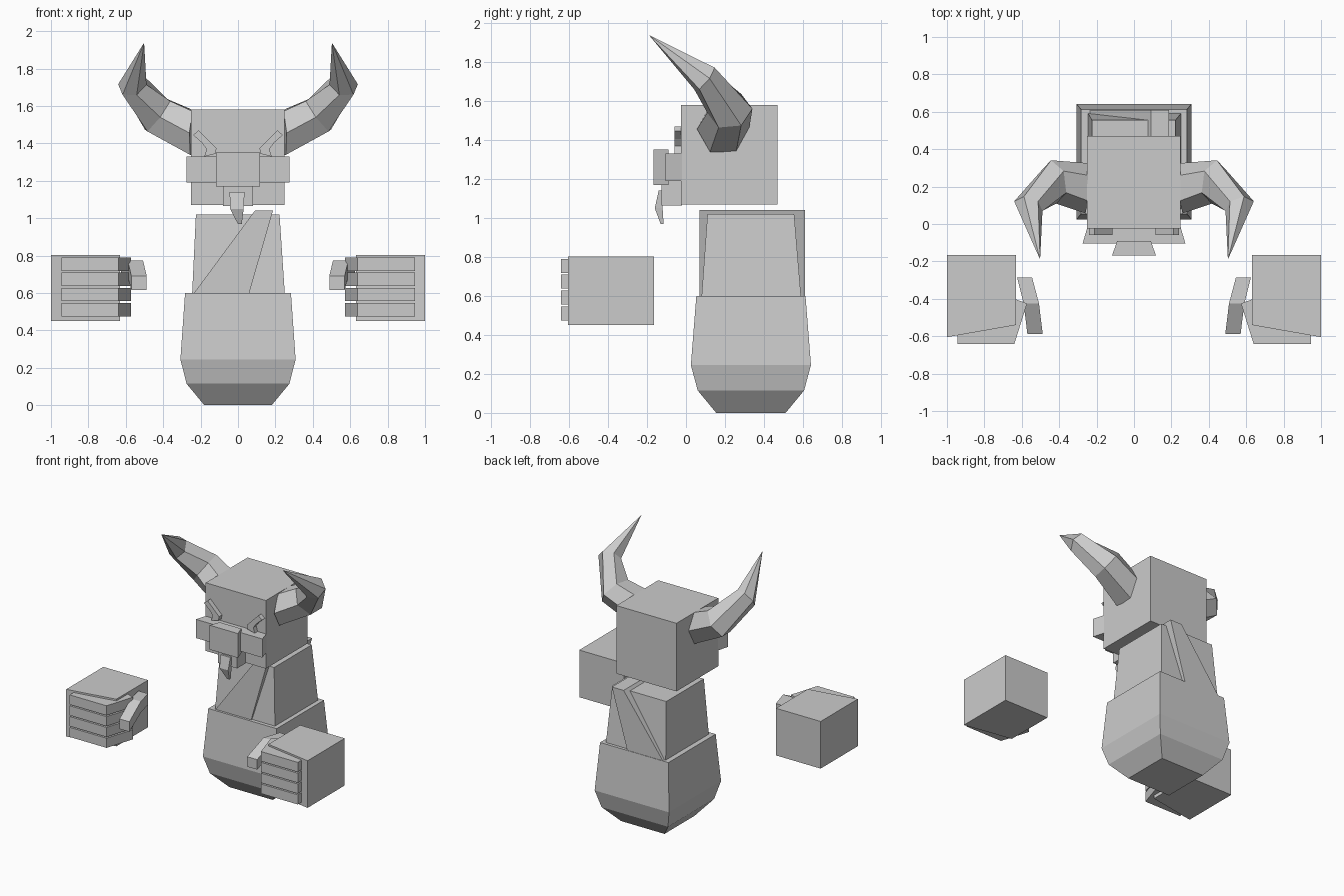
import bpy, bmesh, math
from mathutils import Vector

if "Cube" in bpy.data.objects:
    bpy.data.objects.remove(bpy.data.objects["Cube"])

stone = bpy.data.materials.new("grey_stone")
stone.diffuse_color = (0.6, 0.6, 0.6, 1)
stone.use_nodes = True
stone.node_tree.nodes["Principled BSDF"].inputs["Base Color"].default_value = stone.diffuse_color


def loft(name, rings, mirror=False):
    """Skin a list of point rings with flat faces and cap both ends."""
    bm = bmesh.new()
    loops = [[bm.verts.new(p) for p in ring] for ring in rings]
    for a, b in zip(loops, loops[1:]):
        n = len(a)
        for i in range(n):
            j = (i + 1) % n
            if len(b) == 1:
                bm.faces.new((a[i], a[j], b[0]))
            else:
                bm.faces.new((a[i], a[j], b[j], b[i]))
    bm.faces.new(loops[0])
    if len(loops[-1]) > 1:
        bm.faces.new(loops[-1])
    bmesh.ops.recalc_face_normals(bm, faces=bm.faces)
    mesh = bpy.data.meshes.new(name)
    bm.to_mesh(mesh)
    bm.free()
    mesh.materials.append(stone)
    obj = bpy.data.objects.new(name, mesh)
    bpy.context.collection.objects.link(obj)
    if mirror:
        obj.modifiers.new("mirror", 'MIRROR').use_clip = False
    return obj


def rect_z(x0, x1, y0, y1, z):
    return [(x0, y0, z), (x1, y0, z), (x1, y1, z), (x0, y1, z)]


def rect_y(x0, x1, z0, z1, y):
    return [(x0, y, z0), (x1, y, z0), (x1, y, z1), (x0, y, z1)]


def box(name, x0, x1, y0, y1, z0, z1):
    return loft(name, [rect_z(x0, x1, y0, y1, z) for z in (z0, z1)])


def prism_z(name, outline, z0, z1, mirror=False):
    return loft(name, [[(x, y, z) for x, y in outline] for z in (z0, z1)], mirror)


def prism_y(name, outline, y0, y1, mirror=False):
    return loft(name, [[(x, y, z) for x, z in outline] for y in (y0, y1)], mirror)


# Lower body and torso
loft("lower_body", [rect_z(-w, w, 0.333 - d, 0.333 + d, z) for w, d, z in
                    ((0.18, 0.178, 0), (0.275, 0.273, 0.115),
                     (0.308, 0.308, 0.245), (0.283, 0.28, 0.6))])
loft("torso", [rect_z(-0.245, 0.25, 0.08, 0.59, 0.6),
               rect_z(-0.225, 0.222, 0.11, 0.555, 1.02)])

# Diagonal sash running through the torso from front to back
prism_y("sash", [(-0.235, 0.6), (0.06, 0.6), (0.187, 1.04), (0.09, 1.04)], 0.07, 0.61)

# Head, cheeks, nose and chin
box("head", -0.25, 0.248, -0.025, 0.47, 1.07, 1.58)
loft("cheeks", [rect_y(-0.275, 0.275, 1.19, 1.33, -0.105),
                rect_y(-0.25, 0.25, 1.19, 1.33, -0.02)])
loft("nose", [rect_y(-0.117, 0.117, 1.17, 1.352, -0.168),
              rect_y(-0.09, 0.09, 1.17, 1.352, -0.09)])
box("chin", -0.08, 0.08, -0.125, -0.02, 1.065, 1.2)

# Small tapering beard
loft("beard", [rect_z(-0.045, 0.035, -0.14, -0.115, 1.14),
               rect_z(-0.042, 0.03, -0.16, -0.12, 1.05),
               rect_z(0.0, 0.02, -0.13, -0.115, 0.968)])

# Angled brows
prism_y("brow", [(0.24, 1.445), (0.21, 1.47), (0.155, 1.415), (0.115, 1.375),
                 (0.12, 1.345), (0.18, 1.33), (0.168, 1.37), (0.195, 1.405)],
        -0.06, -0.02, True)


# Curved six-sided horns
def horn_ring(center, direction, r):
    d = Vector(direction).normalized()
    side = Vector((0, 1, 0))
    side = (side - d * side.dot(d)).normalized()
    up = d.cross(side)
    c = Vector(center)
    return [c + r * (side * math.cos(k * math.pi / 3) + up * math.sin(k * math.pi / 3))
            for k in range(6)]


loft("horn", [horn_ring((0.24, 0.19, 1.455), (1, 0.15, 0.05), 0.135),
              horn_ring((0.43, 0.225, 1.55), (0.8, -0.15, 0.6), 0.117),
              horn_ring((0.565, 0.095, 1.715), (0.25, -0.75, 0.6), 0.08),
              [(0.502, -0.19, 1.938)]], True)

# Floating fists: palm block, four wrapped fingers and a bent thumb
prism_z("palm", [(0.63, -0.165), (1.0, -0.165), (1.0, -0.605), (0.63, -0.54)],
        0.45, 0.803, True)
for i in range(4):
    z = 0.475 + 0.081 * i
    prism_z("finger", [(0.945, -0.56), (0.945, -0.642), (0.64, -0.642),
                       (0.572, -0.425), (0.64, -0.4), (0.66, -0.53)], z, z + 0.072, True)
loft("thumb", [rect_y(0.545, 0.625, 0.69, 0.77, -0.285),
               rect_y(0.508, 0.59, 0.69, 0.775, -0.425),
               rect_y(0.488, 0.57, 0.615, 0.69, -0.588)], True)
